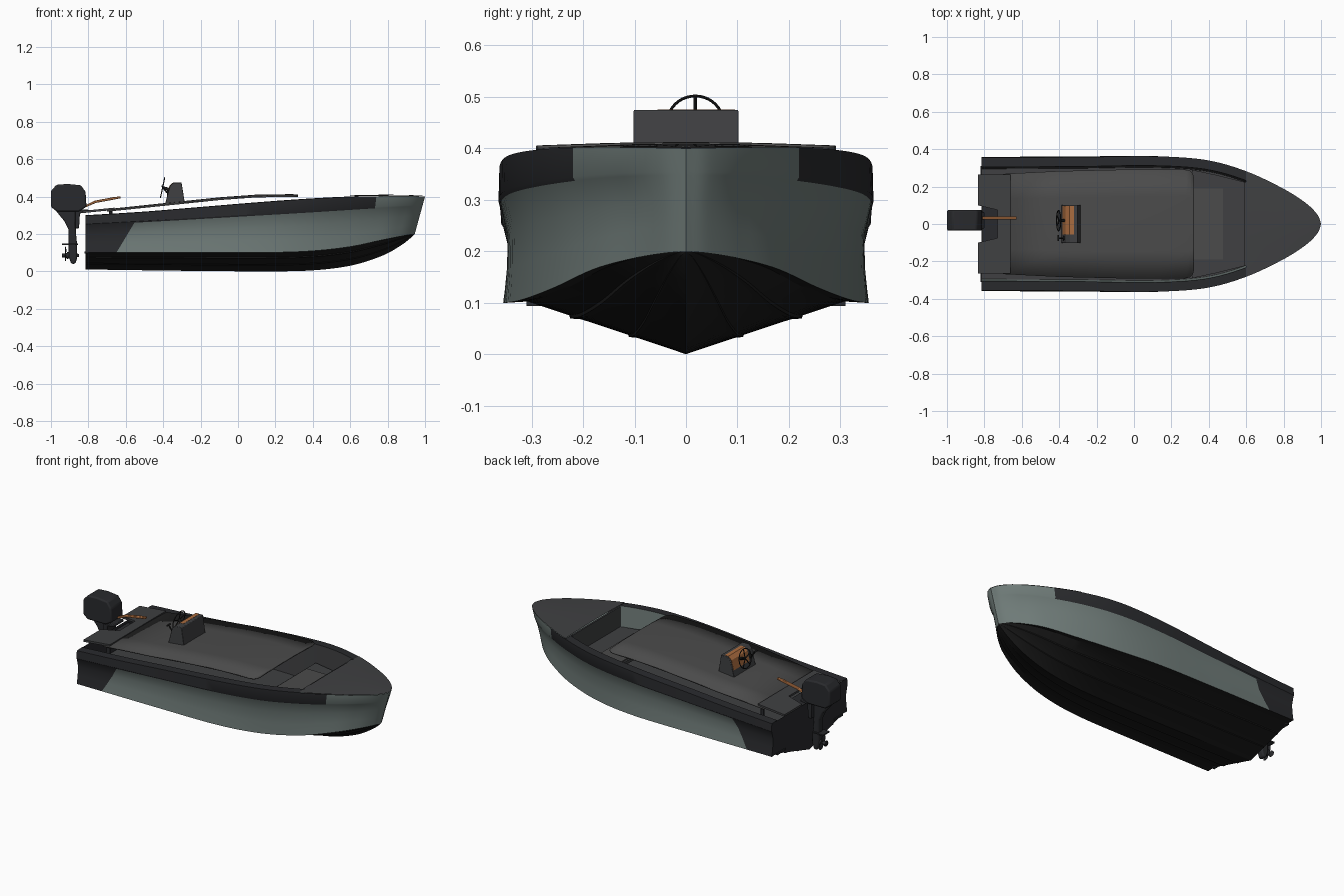
import bpy, bmesh
from math import radians, sin, cos, pi
from mathutils import Vector

if "Cube" in bpy.data.objects:
    bpy.data.objects.remove(bpy.data.objects["Cube"])


def mat(name, r, g, b):
    m = bpy.data.materials.new(name)
    m.diffuse_color = (r, g, b, 1)
    m.use_nodes = True
    m.node_tree.nodes["Principled BSDF"].inputs["Base Color"].default_value = m.diffuse_color
    return m


GREEN = mat("grey_green", .16, .2, .19)
DARK = mat("charcoal", .022, .023, .026)
BLACK = mat("bottom_black", .012, .012, .012)
DECK = mat("deck_grey", .07, .07, .07)
FORE = mat("foredeck_grey", .05, .051, .054)
ORANGE = mat("orange_wood", .4, .15, .05)


def finish(ob, angle=30):
    bpy.ops.object.select_all(action='DESELECT')
    bpy.context.view_layer.objects.active = ob
    ob.select_set(True)
    bpy.ops.object.shade_smooth_by_angle(angle=radians(angle))
    return ob


def build(name, verts, faces, mats, ids=None, bevel=0):
    me = bpy.data.meshes.new(name)
    me.from_pydata([tuple(v) for v in verts], [], faces)
    for m in mats:
        me.materials.append(m)
    for p, k in zip(me.polygons, ids or [0] * len(faces)):
        p.material_index = k
    bm = bmesh.new()
    bm.from_mesh(me)
    bmesh.ops.remove_doubles(bm, verts=bm.verts, dist=1e-4)
    bmesh.ops.recalc_face_normals(bm, faces=bm.faces)
    bm.to_mesh(me)
    bm.free()
    ob = bpy.data.objects.new(name, me)
    bpy.context.collection.objects.link(ob)
    if bevel:
        b = ob.modifiers.new("bevel", 'BEVEL')
        b.width, b.segments = bevel, 2
    return finish(ob)


def extrude(name, low, high, m, bevel=0):
    n = len(low)
    faces = [tuple(range(n)), tuple(range(n, 2 * n))]
    faces += [(i, (i + 1) % n, (i + 1) % n + n, i + n) for i in range(n)]
    return build(name, low + high, faces, [m], bevel=bevel)


def side_prism(name, pts, y0, y1, m, bevel=0):
    return extrude(name, [(x, y0, z) for x, z in pts], [(x, y1, z) for x, z in pts], m, bevel)


def plate(name, pts, top, thick, m):
    return extrude(name, [(x, y, top(x) - thick) for x, y in pts], [(x, y, top(x)) for x, y in pts], m)


def rod(name, a, b, r, m, r2=None, sides=12):
    a, b = Vector(a), Vector(b)
    bpy.ops.mesh.primitive_cone_add(vertices=sides, radius1=r, radius2=r if r2 is None else r2,
                                    depth=(b - a).length, location=(a + b) / 2,
                                    rotation=(b - a).to_track_quat('Z', 'Y').to_euler())
    ob = bpy.context.object
    ob.name = name
    ob.data.materials.append(m)
    return finish(ob)


# Hull guide curves: keel x z, chine x y z, sheer x y z
ROWS = [(-.815, .01, -.815, .355, .10, -.815, .355, .298),
        (-.67, .008, -.65, .355, .10, -.52, .356, .316),
        (-.3, .003, -.3, .355, .10, -.25, .358, .338),
        (.1, 0, .1, .35, .10, .1, .362, .367),
        (.38, .004, .37, .315, .107, .38, .343, .387),
        (.6, .03, .59, .255, .13, .6, .282, .398),
        (.77, .083, .76, .18, .165, .8, .188, .402),
        (.87, .138, .86, .108, .185, .92, .111, .402),
        (.925, .18, .92, .045, .196, .982, .048, .401),
        (.945, .2, .945, 0, .2, 1, 0, .4)]
SUB = 6


def smooth_rows():
    out = []
    for i in range(len(ROWS) - 1):
        b, c = ROWS[i], ROWS[i + 1]
        a = ROWS[i - 1] if i else [2 * p - q for p, q in zip(b, c)]
        d = ROWS[i + 2] if i + 2 < len(ROWS) else [2 * q - p for p, q in zip(b, c)]
        for s in range(SUB):
            t = s / SUB
            out.append([.5 * (2 * q + (r - p) * t + (2 * p - 5 * q + 4 * r - e) * t * t
                              + (3 * q - p - 3 * r + e) * t ** 3) for p, q, r, e in zip(a, b, c, d)])
    return out + [list(ROWS[-1])]


STATIONS = smooth_rows()
BOTTOM = [(0, 0), (.31, .31), (.36, .325), (.365, .365), (.66, .66), (.73, .675), (.735, .735), (1, 1)]
SIDE = [(0, 0), (.25, -.008), (.5, -.012), (.74, 0), (.77, .004), (1, 0)]


def half_section(r):
    kx, kz, cx, cy, cz, sx, sy, sz = r
    pts = [(kx + (cx - kx) * f, cy * .87 * f, kz + (cz + .003 - kz) * g) for f, g in BOTTOM]
    for h, off in SIDE:
        y = cy + (sy - cy) * h + off * min(1, cy / .12)
        pts.append((cx + (sx - cx) * h, max(0, y), cz + (sz - cz) * h))
    return pts


# Hull shell with strakes, chine, rub band and transom
verts, faces, ids = [], [], []
halves = [half_section(r) for r in STATIONS]
n = len(halves[0])
for half in halves:
    verts += [(x, -y, z) for x, y, z in reversed(half)] + half[1:]
w = 2 * n - 1
for i in range(len(halves) - 1):
    for j in range(w - 1):
        k = j - (n - 1) if j >= n - 1 else n - 2 - j
        faces.append((i * w + j, i * w + j + 1, (i + 1) * w + j + 1, (i + 1) * w + j))
        rail = k >= n - 3 and STATIONS[i][5] < .72
        ids.append(2 if k < len(BOTTOM) else 1 if rail or i < SUB else 0)
faces.append(tuple(range(w)))
ids.append(1)
build("hull", verts, faces, [GREEN, DARK, BLACK], ids)

# Gunwale caps, inner walls and cockpit floor
verts, faces, ids = [], [], []
aft = STATIONS[:5 * SUB + 1]
for r in aft:
    x, y, z = r[5:]
    half = [(x, y, z), (x, y - .05, z + .002), (x, y - .06, .16)]
    verts += half + [(px, -py, pz) for px, py, pz in reversed(half)]
for i in range(len(aft) - 1):
    for j in range(5):
        faces.append((i * 6 + j, i * 6 + j + 1, i * 6 + j + 7, i * 6 + j + 6))
        ids.append((1, 2, 2, 0, 1)[j])
build("gunwale_and_cockpit", verts, faces, [GREEN, DARK, FORE], ids)

# Foredeck with slight camber, and its bulkhead
verts, faces = [], []
bow = STATIONS[5 * SUB:]
for r in bow:
    x, y, z = r[5:]
    verts += [(x, y * t, z + .002 + .006 * (1 - t * t) * min(1, y / .2)) for t in (-1, -.5, 0, .5, 1)]
for i in range(len(bow) - 1):
    faces += [(i * 5 + j, i * 5 + j + 1, i * 5 + j + 6, i * 5 + j + 5) for j in range(4)]
build("foredeck", verts, faces, [FORE])
side_prism("bow_bulkhead", [(.59, .26), (.6, .26), (.6, .4), (.59, .4)], -.225, .225, FORE)

# Bow well seat and step
plate("bow_seat", [(.31, -.29), (.45, -.26), (.6, -.222), (.6, .222), (.45, .26), (.31, .29)],
      lambda x: .28, .02, FORE)
plate("bow_step", [(.32, -.19), (.475, -.19), (.475, .19), (.32, .19)], lambda x: .287, .01, DECK)


# Raised, cambered main deck panel with rounded front corners
def deck_z(x, y=0.0):
    return .320 + (x + .82) * .105 - max(0, x + .1) ** 2 * .16 - .08 * y * y


edge = [(-.70, .268), (-.4, .283), (-.1, .29), (.1, .292), (.28, .29)]
edge += [(.28 + .04 * sin(a), .25 + .04 * cos(a)) for a in (pi / 6, pi / 3, pi / 2)]
across = (-1, -.5, 0, .5, 1)
verts = [(x, y * t, deck_z(x, y * t)) for x, y in edge for t in across]
faces = [(i * 5 + j, i * 5 + j + 1, i * 5 + j + 6, i * 5 + j + 5)
         for i in range(len(edge) - 1) for j in range(4)]
deck = build("main_deck", verts, faces, [DECK])
solid = deck.modifiers.new("thickness", 'SOLIDIFY')
solid.thickness, solid.offset = .008, -1
for s in (1, -1):
    rod("deck_post", (-.68, s * .25, .16), (-.68, s * .25, deck_z(-.68, .25) - .004), .01, DARK)

# Stern platform with motor notch, and the splash well below it
plate("stern_platform", [(-.835, -.265), (-.66, -.265), (-.66, .265), (-.835, .265),
                         (-.835, .1), (-.73, .075), (-.73, -.075), (-.835, -.1)],
      lambda x: .323 + (x + .835) * .1, .012, FORE)
plate("splash_well", [(-.81, -.12), (-.70, -.12), (-.70, .12), (-.81, .12)], lambda x: .285, .02, DARK)
for s in (1, -1):
    plate("trim_tab", [(-.82, s * .23), (-.80, s * .23), (-.80, s * .31), (-.82, s * .31)],
          lambda x: .105, .011, DARK)

# Helm console with wooden dash
side_prism("console", [(-.39, .36), (-.285, .37), (-.302, .475), (-.345, .475), (-.365, .455)],
           -.102, .102, FORE, .003)
side_prism("dash_panel", [(-.381, .40), (-.367, .457), (-.346, .476), (-.322, .476), (-.322, .47),
                          (-.36, .40)], -.055, .095, ORANGE)

# Steering wheel
hub = Vector((-.403, .018, .448))
tilt = radians(-78)
bpy.ops.mesh.primitive_torus_add(major_radius=.055, minor_radius=.0028, major_segments=40,
                                 minor_segments=8, location=hub, rotation=(0, tilt, 0))
wheel = bpy.context.object
wheel.name = "steering_wheel"
wheel.data.materials.append(BLACK)
finish(wheel)
up = Vector((cos(tilt), 0, -sin(tilt)))
for i in range(5):
    a = 2 * pi * i / 5
    rod("wheel_spoke", hub, hub + (up * cos(a) + Vector((0, 1, 0)) * sin(a)) * .054, .003, BLACK, sides=8)
rod("wheel_column", hub, (-.36, .018, .435), .008, BLACK)

# Throttle lever
rod("throttle_base", (-.38, -.075, .42), (-.34, -.075, .42), .012, BLACK)
rod("throttle_lever", (-.38, -.075, .42), (-.405, -.075, .455), .004, BLACK)
rod("throttle_grip", (-.405, -.09, .455), (-.405, -.06, .455), .005, BLACK)

# Outboard motor
MY = .02
side_prism("motor_cowl", [(-1, .43), (-.97, .463), (-.91, .467), (-.84, .46), (-.815, .425), (-.81, .345),
                          (-.85, .32), (-.97, .32), (-1, .345)], MY - .055, MY + .055, DARK, .008)
side_prism("motor_leg", [(-.975, .325), (-.855, .325), (-.868, .26), (-.866, .20), (-.86, .14), (-.86, .07),
                         (-.87, .04), (-.892, .04), (-.905, .08), (-.905, .22), (-.93, .27)],
           MY - .02, MY + .02, DARK, .008)
plate("cavitation_plate", [(-.94, MY - .03), (-.87, MY - .03), (-.855, MY), (-.87, MY + .03),
                           (-.94, MY + .03)], lambda x: .148, .007, DARK)
rod("gearcase", (-.915, MY, .085), (-.85, MY, .085), .019, DARK, .008, 16)
rod("propeller_hub", (-.94, MY, .085), (-.905, MY, .085), .010, DARK, .014)
for i in range(3):
    a = 2 * pi * i / 3
    bpy.ops.mesh.primitive_uv_sphere_add(segments=12, ring_count=8)
    blade = bpy.context.object
    blade.name = "propeller_blade"
    blade.scale = (.004, .018, .022)
    blade.location = (-.922, MY - sin(a) * .026, .085 + cos(a) * .026)
    blade.rotation_euler = (a, 0, 0)
    blade.data.materials.append(DARK)
    finish(blade)
side_prism("clamp_bracket", [(-.872, .23), (-.85, .23), (-.845, .31), (-.80, .315), (-.80, .33),
                             (-.872, .33)], MY - .045, MY + .045, DARK, .004)

# Wooden tiller
side_prism("tiller", [(-.815, .342), (-.76, .366), (-.66, .384), (-.627, .391), (-.627, .401),
                      (-.67, .396), (-.765, .378), (-.815, .354)], .024, .04, ORANGE, .003)
